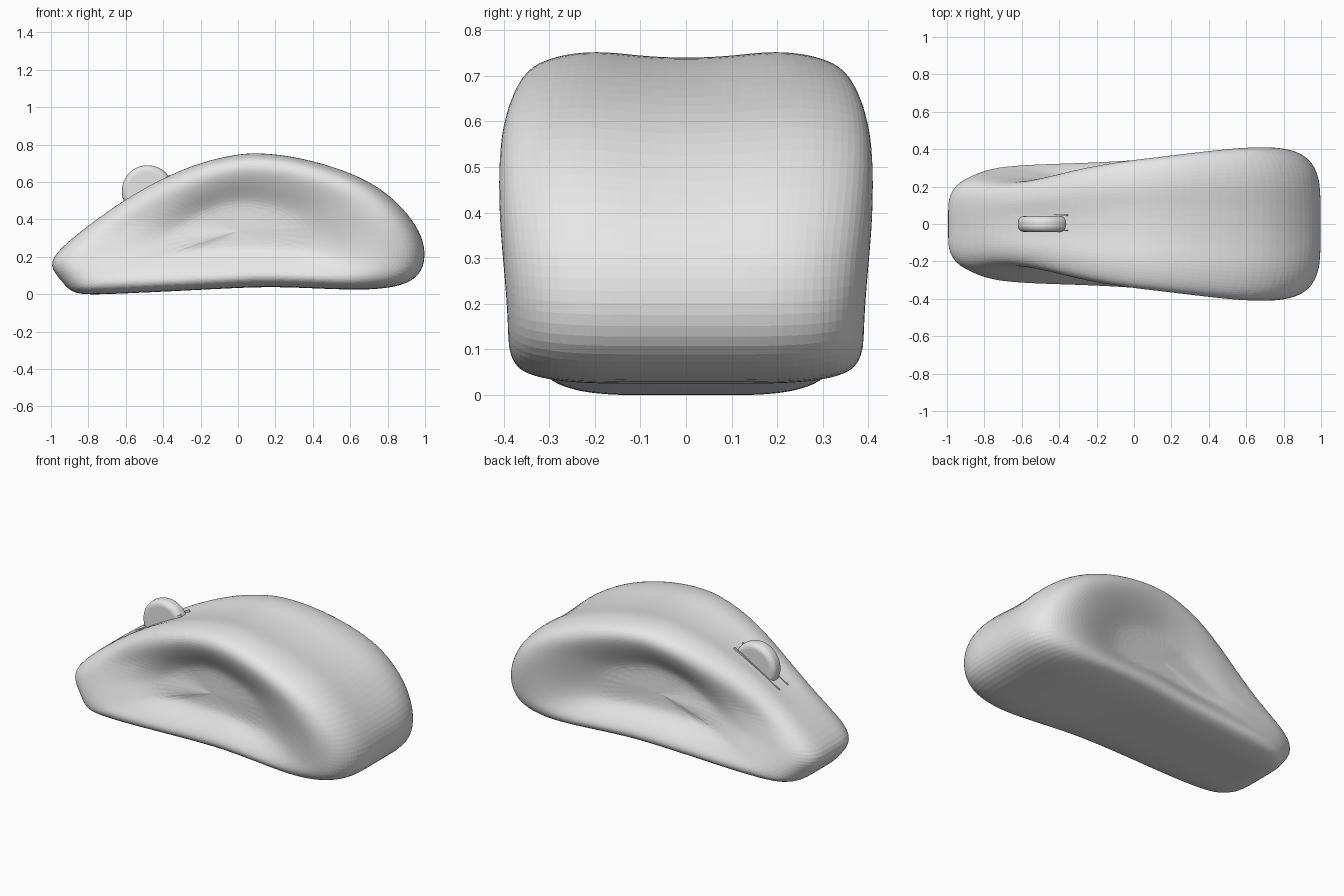
import bpy, bmesh, math
from mathutils import Vector

cube = bpy.data.objects.get("Cube")
if cube:
    bpy.data.objects.remove(cube)

grey = bpy.data.materials.new("light_grey")
grey.use_nodes = True
grey.diffuse_color = (0.8, 0.8, 0.8, 1)
grey.node_tree.nodes["Principled BSDF"].inputs["Base Color"].default_value = (0.8, 0.8, 0.8, 1)


def add_object(name, bm):
    bmesh.ops.recalc_face_normals(bm, faces=bm.faces)
    mesh = bpy.data.meshes.new(name)
    bm.to_mesh(mesh)
    bm.free()
    mesh.materials.append(grey)
    obj = bpy.data.objects.new(name, mesh)
    bpy.context.collection.objects.link(obj)
    return obj


def interp(table, x):
    for (x0, v0), (x1, v1) in zip(table, table[1:]):
        if x <= x1:
            t = max(0, (x - x0) / (x1 - x0))
            return v0 + (v1 - v0) * t
    return table[-1][1]


# Side outline (x, z), from the nose over the back and along the underside
OUTLINE = [(-1.01, .15), (-.97, .23), (-.8, .37), (-.6, .515), (-.4, .625), (-.2, .71),
           (0, .753), (.1, .758), (.25, .748), (.45, .705), (.65, .635), (.8, .545),
           (.92, .425), (.985, .31), (1.005, .2), (.975, .1), (.88, .043), (.7, .02),
           (.45, .029), (.2, .04), (0, .034), (-.3, .018), (-.6, .004), (-.8, -.004),
           (-.895, .007), (-.95, .08)]

# Half widths along the length: waisted at the top of the nose, flared below
TOP_WIDTH = [(-1, .21), (-.85, .2), (-.6, .212), (-.3, .29), (-.1, .327),
             (.2, .362), (.5, .398), (.7, .409), (.85, .4), (1, .37)]
LOW_WIDTH = [(-1, .23), (-.85, .285), (-.6, .315), (-.1, .328), (.2, .352), (.7, .385), (1, .365)]
# Strength of the side hollow along the length
HOLLOW = [(-.75, 0), (-.5, .35), (-.2, 1), (1, 1)]

# Rings from the middle to the hollow: inset, width factor, hollow depth
RINGS = [(0, .22, 0), (0, .52, 0), (.025, .76, 0), (.09, .93, 0), (.18, 1.0, 0),
         (.3, 1.02, 0), (.45, 1, .008), (.62, 1, .036), (.82, 1, .076), (1, 1, .095)]


def ring_points(inset, factor, depth, side):
    points = []
    for x, z in OUTLINE:
        floor_x, floor_z = .32 * x - .015, .25 + .28 * z
        px = x + (floor_x - x) * inset
        pz = z + (floor_z - z) * inset
        blend = min(1, max(0, (pz - .07) / .3))
        width = interp(LOW_WIDTH, px) * (1 - blend) + interp(TOP_WIDTH, px) * blend
        # shallow groove along the middle of the back
        if factor < .3 and z > .4:
            pz -= .016
        y = width * factor - depth * interp(HOLLOW, px)
        points.append(Vector((px, side * y, pz)))
    return points


# Body: rings bridged from one hollow side to the other
bm = bmesh.new()
sequence = [(r, -1) for r in reversed(RINGS)] + [(r, 1) for r in RINGS]
loops = [[bm.verts.new(p) for p in ring_points(*r, side)] for r, side in sequence]
count = len(OUTLINE)
for a, b in zip(loops, loops[1:]):
    for i in range(count):
        j = (i + 1) % count
        bm.faces.new((a[i], a[j], b[j], b[i]))
bm.faces.new(loops[0])
bm.faces.new(loops[-1])
body = add_object("body", bm)
subdivision = body.modifiers.new("rounding", 'SUBSURF')
subdivision.levels = subdivision.render_levels = 2

# Scroll wheel with rounded rims
bm = bmesh.new()
bmesh.ops.create_cone(bm, cap_ends=True, segments=48, radius1=.138, radius2=.138, depth=.084)
wheel = add_object("scroll_wheel", bm)
wheel.location = (-.483, 0, .551)
wheel.rotation_euler = (math.pi / 2, 0, 0)
bevel = wheel.modifiers.new("rounding", 'BEVEL')
bevel.width = .032
bevel.segments = 5

# Thin slot walls either side of the wheel
for name, y in (("left_slot_wall", .047), ("right_slot_wall", -.034)):
    bm = bmesh.new()
    bmesh.ops.create_cube(bm, size=1)
    bmesh.ops.scale(bm, vec=(.35, .006, .03), verts=bm.verts)
    wall = add_object(name, bm)
    wall.location = (-.505, y, .54)
    wall.rotation_euler = (0, -math.radians(30), 0)
